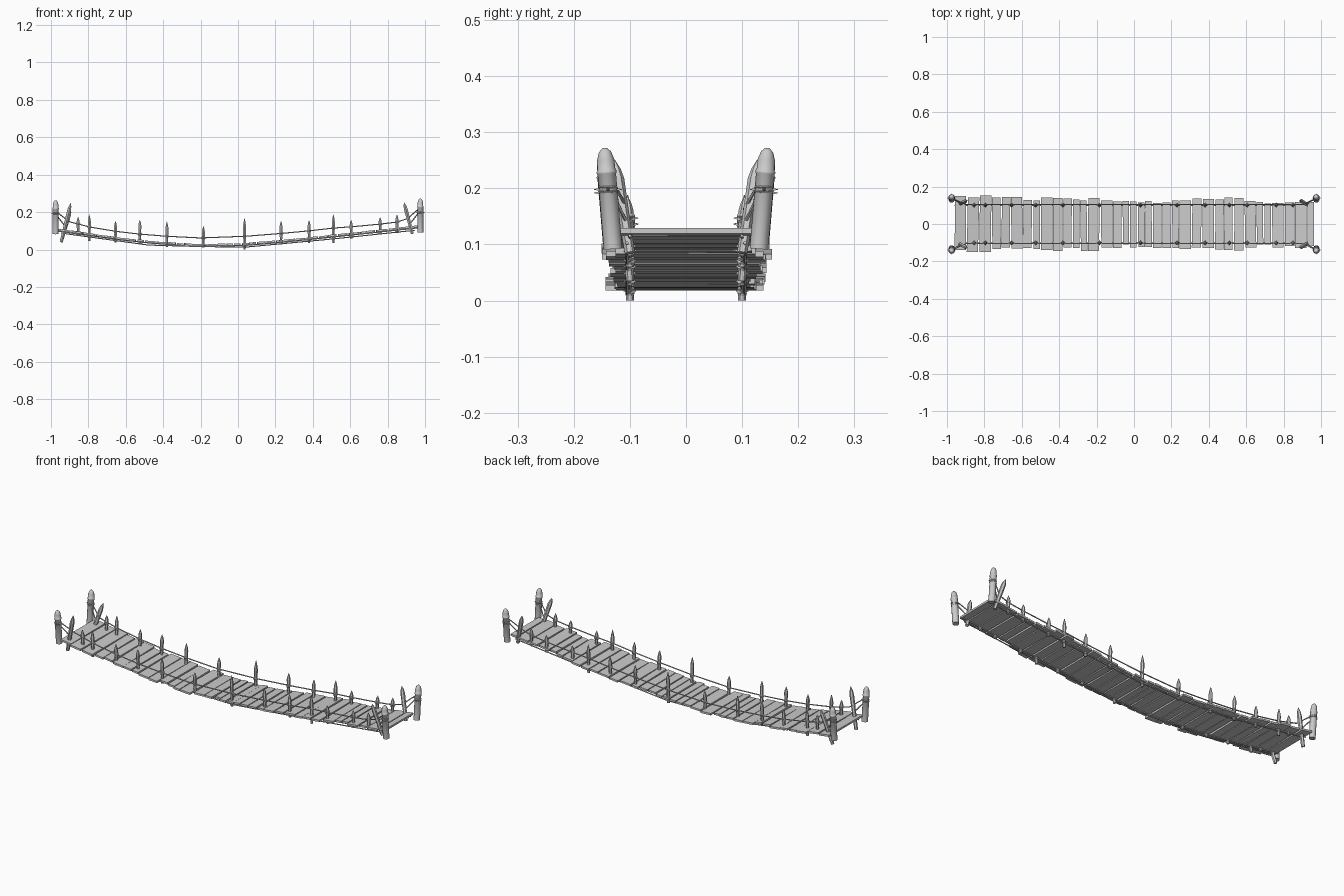
import bpy, bmesh, math, random
from mathutils import Vector

if "Cube" in bpy.data.objects:
    bpy.data.objects.remove(bpy.data.objects["Cube"])
random.seed(11)

wood = bpy.data.materials.new("weathered grey")
wood.use_nodes = True
GREY = (0.6, 0.6, 0.6, 1)
wood.diffuse_color = GREY
wood.node_tree.nodes["Principled BSDF"].inputs["Base Color"].default_value = GREY

# Deck, hand rope and under rope heights along the span
DECK = [(-1, .115), (-.8, .088), (-.65, .066), (-.48, .047), (-.2, .027),
        (.04, .034), (.25, .052), (.5, .078), (.75, .105), (1, .132)]
HAND = [(-.975, .205), (-.9, .148), (-.79, .12), (-.65, .097), (-.53, .083), (-.38, .071), (-.2, .062),
        (.04, .071), (.23, .086), (.38, .1), (.51, .115), (.61, .122), (.76, .136), (.85, .147),
        (.905, .165), (.975, .225)]
UNDER = [(-.945, .088), (-.48, .024), (-.2, .016), (.04, .013), (.51, .057), (.945, .103)]


def height(path, x):
    for (xa, za), (xb, zb) in zip(path, path[1:]):
        if x <= xb:
            return za + (zb - za) * (x - xa) / (xb - xa)
    return path[-1][1]


def finish(name, bm, smooth=False):
    bmesh.ops.recalc_face_normals(bm, faces=bm.faces)
    mesh = bpy.data.meshes.new(name)
    bm.to_mesh(mesh)
    bm.free()
    mesh.materials.append(wood)
    obj = bpy.data.objects.new(name, mesh)
    bpy.context.collection.objects.link(obj)
    if smooth:
        bpy.ops.object.select_all(action='DESELECT')
        obj.select_set(True)
        bpy.context.view_layer.objects.active = obj
        bpy.ops.object.shade_smooth_by_angle(angle=math.radians(50))


def turned(bm, start, end, profile, sides):
    """Rings of (fraction along the axis, radius) between two points."""
    start, end = Vector(start), Vector(end)
    turn = (end - start).to_track_quat('Z', 'Y')
    rings = []
    for t, r in profile:
        centre = start.lerp(end, t)
        rings.append([bm.verts.new(centre + turn @ Vector((
            r * math.cos(math.tau * (i + .5) / sides), r * math.sin(math.tau * (i + .5) / sides), 0)))
            for i in range(sides)])
    for low, high in zip(rings, rings[1:]):
        for i in range(sides):
            j = (i + 1) % sides
            bm.faces.new((low[i], low[j], high[j], high[i]))
    bm.faces.new(rings[0][::-1])
    bm.faces.new(rings[-1])


def rope(bm, points, radius=.003):
    for a, b in zip(points, points[1:]):
        turned(bm, a, b, [(0, radius), (1, radius)], 5)


def knot(bm, centre, radius, spike):
    """A rope binding with pointed loose ends around a pole."""
    c = Vector(centre)
    for dz in (-.004, .004):
        turned(bm, c + Vector((0, 0, dz - .004)), c + Vector((0, 0, dz + .004)),
               [(0, radius * .9), (.5, radius * 1.15), (1, radius * .9)], 8)
    for i in range(4):
        a = math.tau * i / 4
        out = Vector((math.cos(a), math.sin(a), 0))
        turned(bm, c + out * radius * .8, c + out * spike, [(0, .004), (1, .0008)], 4)


# Deck planks: uneven boards laid along the sagging span, with narrow gaps
START, LENGTH = -.96, 1.925
widths = [random.choice((.04, .05, .055, .065)) for _ in range(36)]
x = START
bm = bmesh.new()
for width in widths:
    xa, x = x, x + width * LENGTH / sum(widths)
    mid = (xa + x) / 2
    reach = .116 + .014 * (abs(mid) > .2) - .016 * (mid > .6) + .01 * (mid < -.7)
    lift = random.uniform(-.0015, .0015)
    near, far = [], []
    for row, sign in ((near, -1), (far, 1)):
        y = sign * (reach + random.uniform(-.007, .014))
        skew = random.uniform(-.003, .003)
        for px in (xa + random.uniform(.002, .004), x - random.uniform(.002, .004)):
            z = height(DECK, px) + lift
            row.append([bm.verts.new((px + skew, y, z + dz)) for dz in (-.01, 0)])
    loop = near + far[::-1]
    for k in (0, 1):
        bm.faces.new([v[k] for v in loop])
    for v, w in zip(loop, loop[1:] + loop[:1]):
        bm.faces.new((v[0], w[0], w[1], v[1]))
finish("deck_planks", bm)

# Stakes: (x, bottom, top), some short near the ends
STAKES = [(-.855, .075, .175), (-.795, .045, .187), (-.655, .038, .152), (-.525, .047, .158),
          (-.38, .013, .15), (-.185, .013, .125), (.035, 0, .168), (.23, .032, .152),
          (.38, .035, .157), (.51, .035, .188), (.605, .06, .158), (.76, .085, .172), (.85, .09, .186)]
SPEAR = [(0, .007), (.35, .008), (.72, .0095), (.84, .007), (1, .0008)]
LEANER = [(0, .009), (.5, .0105), (.8, .0115), (.9, .008), (1, .001)]
POST = [(0, .0165), (.74, .0165), (.75, .0178), (.77, .0178), (.78, .016),
        (.88, .0155), (.96, .011), (1, .004)]

for side, label in ((-1, "right"), (1, "left")):
    rail = .1 * side

    # Upright stakes and their rope bindings
    bm, ties = bmesh.new(), bmesh.new()
    for x, low, top in STAKES:
        turned(bm, (x, rail, low), (x, rail + .004 * side, top), SPEAR, 6)
        knot(ties, (x, rail, height(HAND, x)), .009, .015)
        knot(ties, (x, rail, height(UNDER, x) + .004), .008, .011)

    # Leaning stakes at both ends, one of them broken shorter
    tip = .25 if side < 0 else .22
    for xa, za, xb, zb in ((-.945, .04, -.893, tip), (.932, .085, .888, .25)):
        turned(bm, (xa, rail, za), (xb, .127 * side, zb), LEANER, 6)
    finish(label + "_stakes", bm)

    # End posts leaning outward
    bm = bmesh.new()
    for x, low, tie in ((-.975, .083, .192), (.975, .092, .198)):
        turned(bm, (x, .13 * side, low), (x, .145 * side, low + .18), POST, 10)
        knot(ties, (x, .139 * side, tie), .0165, .025)
    finish(label + "_posts", bm, smooth=True)
    finish(label + "_rope_bindings", ties)

    # Hand rope flaring out to the posts, and under rope along the stakes
    bm = bmesh.new()
    rope(bm, [(x, side * (.139 if abs(x) > .95 else .105), z) for x, z in HAND])
    rope(bm, [(x, .105 * side, z) for x, z in UNDER])
    # Slack ropes between posts and leaning stakes
    for x, end in ((-.975, -.925), (.975, .925)):
        rope(bm, [(x, .139 * side, height(HAND, x) - .015),
                  (end, .108 * side, height(DECK, end) + .02)])
    # Deck rope carrying the plank ends
    rope(bm, [(x * .96, rail, height(DECK, x * .96) - .012) for x, z in DECK])
    finish(label + "_ropes", bm)
